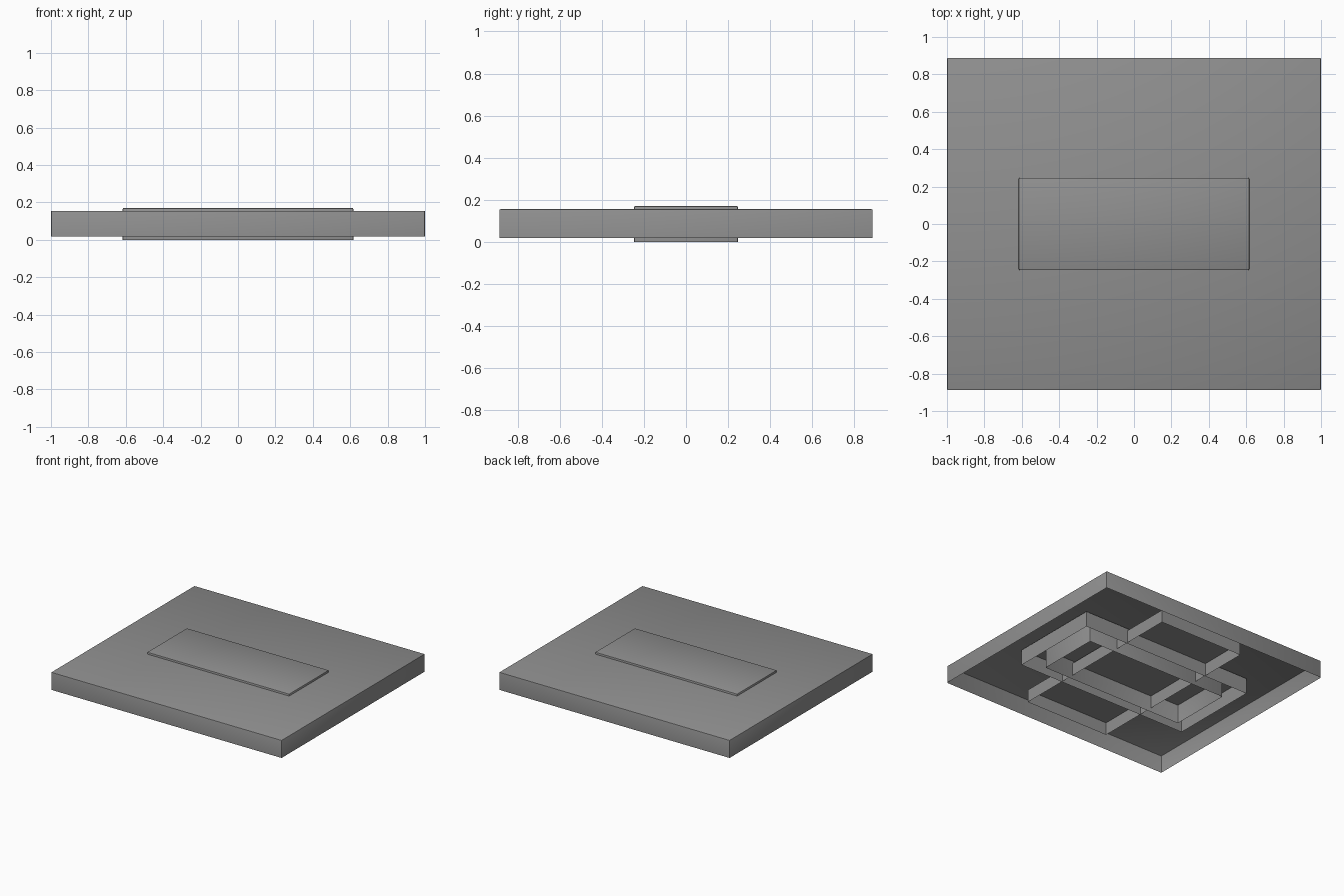
import bpy, bmesh
from mathutils import Matrix

if "Cube" in bpy.data.objects:
    bpy.data.objects.remove(bpy.data.objects["Cube"])

dark_grey = bpy.data.materials.new("dark_grey")
dark_grey.diffuse_color = (0.28, 0.28, 0.28, 1)
dark_grey.use_nodes = True
dark_grey.node_tree.nodes["Principled BSDF"].inputs["Base Color"].default_value = dark_grey.diffuse_color


def open_tray(name, hx, hy, z0, z1, bevel=0.0):
    """Thin open-bottomed box, centred, with optional rounded edges."""
    bm = bmesh.new()
    bmesh.ops.create_cube(bm, size=1, matrix=Matrix.Translation((0, 0, (z0 + z1) / 2))
                          @ Matrix.Diagonal((2 * hx, 2 * hy, z1 - z0, 1)))
    bm.normal_update()
    under = [f for f in bm.faces if f.normal.z < -0.5]
    bmesh.ops.delete(bm, geom=under, context='FACES_ONLY')
    if bevel:
        edges = [e for e in bm.edges if not e.is_boundary]
        bmesh.ops.bevel(bm, geom=edges, offset=bevel, segments=2,
                        profile=0.5, affect='EDGES')
    mesh = bpy.data.meshes.new(name)
    bm.to_mesh(mesh)
    bm.free()
    mesh.materials.append(dark_grey)
    obj = bpy.data.objects.new(name, mesh)
    bpy.context.collection.objects.link(obj)
    bpy.context.view_layer.objects.active = obj
    obj.select_set(True)
    bpy.ops.object.shade_smooth_by_angle()
    obj.select_set(False)
    return obj


# Wide outer slab and the raised centre panel
open_tray("outer_slab", 1.0, 0.888, 0.017, 0.155, bevel=0.006)
open_tray("centre_panel", 0.617, 0.247, 0.0, 0.171, bevel=0.008)

# Two crossing trays hidden beneath the slab
open_tray("wide_inner_tray", 0.746, 0.36, 0.025, 0.148)
open_tray("deep_inner_tray", 0.365, 0.746, 0.031, 0.13)
